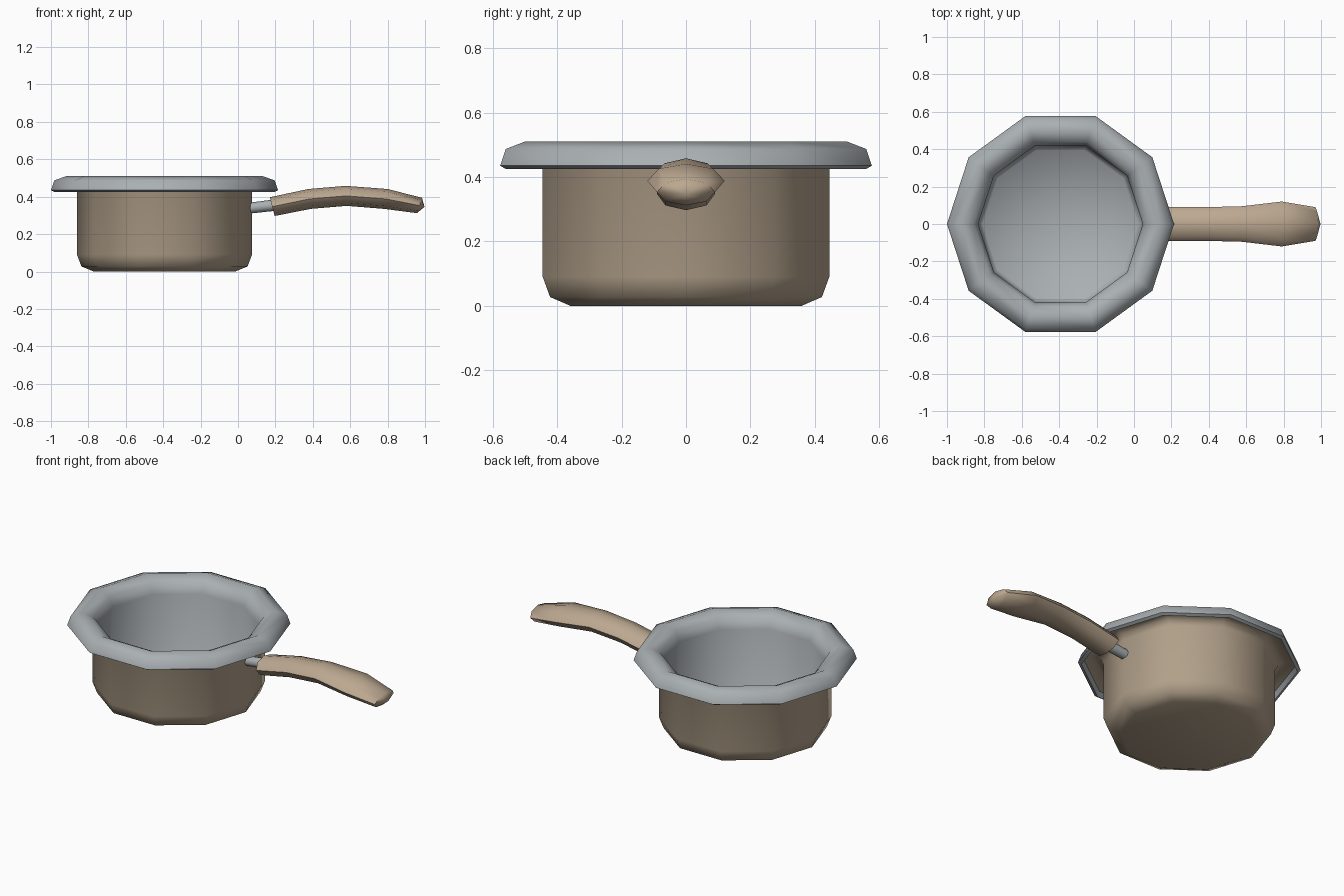
import bpy, bmesh, math
from mathutils import Vector

if "Cube" in bpy.data.objects:
    bpy.data.objects.remove(bpy.data.objects["Cube"])

CX = -0.393  # pot axis


def material(name, rgb):
    m = bpy.data.materials.new(name)
    m.diffuse_color = (*rgb, 1)
    m.use_nodes = True
    m.node_tree.nodes["Principled BSDF"].inputs["Base Color"].default_value = m.diffuse_color
    return m


def skin(name, rings, mat, start=None, end=None, angle=60):
    """Bridge rings of points, closing ends with a centre point if given."""
    bm = bmesh.new()
    loops = [[bm.verts.new(p) for p in ring] for ring in rings]
    n = len(loops[0])
    for a, b in zip(loops, loops[1:]):
        for i in range(n):
            j = (i + 1) % n
            bm.faces.new((a[i], a[j], b[j], b[i]))
    for loop, tip in ((loops[0], start), (loops[-1], end)):
        if tip is not None:
            c = bm.verts.new(tip)
            for i in range(n):
                bm.faces.new((loop[i], loop[(i + 1) % n], c))
    bmesh.ops.recalc_face_normals(bm, faces=bm.faces)
    me = bpy.data.meshes.new(name)
    bm.to_mesh(me)
    bm.free()
    me.materials.append(mat)
    ob = bpy.data.objects.new(name, me)
    bpy.context.collection.objects.link(ob)
    bpy.ops.object.select_all(action='DESELECT')
    ob.select_set(True)
    bpy.context.view_layer.objects.active = ob
    bpy.ops.object.shade_smooth_by_angle(angle=math.radians(angle))
    return ob


def circle(r, z, n=10):
    return [(CX + r * math.cos(i * math.tau / n), r * math.sin(i * math.tau / n), z)
            for i in range(n)]


def section(top, bottom, half_width, n=8):
    """Elliptical handle section between a top and a bottom point in the xz plane."""
    t, b = Vector((top[0], 0, top[1])), Vector((bottom[0], 0, bottom[1]))
    c, up = (t + b) / 2, (t - b) / 2
    return [c + up * math.sin(i * math.tau / n)
            + Vector((0, half_width * math.cos(i * math.tau / n), 0)) for i in range(n)]


brown = material("pot_brown", (0.45, 0.36, 0.26))
tan = material("handle_tan", (0.50, 0.39, 0.28))
steel = material("steel", (0.40, 0.43, 0.45))

# outer shell, flaring out under the rim
shell = [(0.378, 0.0), (0.444, 0.027), (0.468, 0.09), (0.468, 0.43),
         (0.485, 0.462), (0.525, 0.478), (0.575, 0.455)]
skin("pot_shell", [circle(*p) for p in shell], brown, start=(CX, 0, 0))

# metal lining with floor, wall and rolled rim
lining = [(0.415, 0.03), (0.438, 0.06), (0.44, 0.42), (0.462, 0.478), (0.526, 0.51),
          (0.589, 0.487), (0.607, 0.435), (0.589, 0.425), (0.575, 0.455)]
skin("pot_lining", [circle(*p) for p in lining], steel, start=(CX, 0, 0.03))

# metal stem joining pot and grip
stem = [section((0.06, 0.368), (0.065, 0.31), 0.03),
        section((0.20, 0.386), (0.205, 0.325), 0.03)]
skin("handle_stem", stem, steel, start=(0.0625, 0, 0.339), end=(0.2025, 0, 0.355))

# curved grip
grip = [section((0.17, 0.397), (0.196, 0.297), 0.09),
        section((0.375, 0.441), (0.39, 0.335), 0.09),
        section((0.575, 0.458), (0.58, 0.351), 0.095),
        section((0.80, 0.441), (0.78, 0.335), 0.12),
        section((0.984, 0.394), (0.957, 0.312), 0.09)]
skin("handle_grip", grip, tan, start=(0.183, 0, 0.347), end=(0.997, 0, 0.346))
